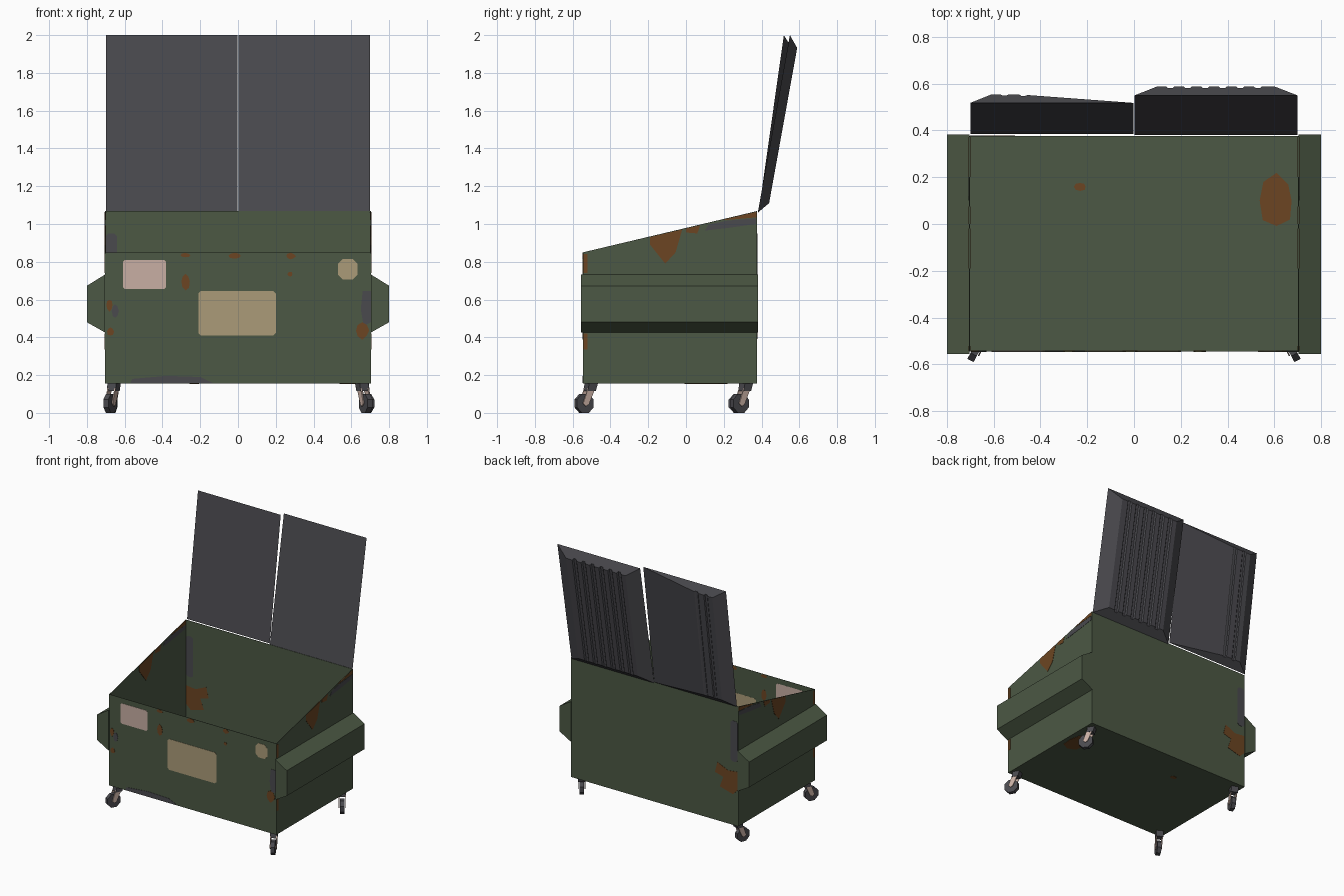
import bpy, bmesh, math, random
from mathutils import Vector

if "Cube" in bpy.data.objects:
    bpy.data.objects.remove(bpy.data.objects["Cube"])

random.seed(4)


def material(name, r, g, b):
    m = bpy.data.materials.new(name)
    m.diffuse_color = (r, g, b, 1)
    m.use_nodes = True
    m.node_tree.nodes["Principled BSDF"].inputs["Base Color"].default_value = m.diffuse_color
    return m


GREEN = material("green paint", 0.072, 0.098, 0.058)
GREY = material("dark grey plastic", 0.068, 0.067, 0.076)
RUST = material("rust", 0.150, 0.060, 0.016)
PINK = material("pale pink metal", 0.58, 0.43, 0.37)
TAN = material("tan sign", 0.41, 0.33, 0.19)

W, YF, YB = 0.705, -0.545, 0.377      # half width, front and back of the bin
Z0, ZF, ZB = 0.155, 0.85, 1.068       # floor, front rim, back rim


def mesh_object(name, verts, faces, mat, recalc=True):
    bm = bmesh.new()
    vs = [bm.verts.new(v) for v in verts]
    for f in faces:
        bm.faces.new([vs[i] for i in f])
    if recalc:
        bmesh.ops.recalc_face_normals(bm, faces=bm.faces)
    me = bpy.data.meshes.new(name)
    bm.to_mesh(me)
    bm.free()
    me.materials.append(mat)
    ob = bpy.data.objects.new(name, me)
    bpy.context.collection.objects.link(ob)
    return ob


def prism(name, pts, place, t0, t1, mat):
    """Extrude the 2D outline pts from t0 to t1; place(a, b, t) gives the 3D point."""
    n = len(pts)
    verts = [place(a, b, t) for t in (t0, t1) for a, b in pts]
    faces = [list(range(n)), list(range(n, 2 * n))]
    faces += [(i, (i + 1) % n, n + (i + 1) % n, n + i) for i in range(n)]
    return mesh_object(name, verts, faces, mat)


# planes for painted patches
def front(a, b, t): return (a, YF - t, b)
def back(a, b, t): return (a, YB + t, b)
def right(a, b, t): return (W + t, a, b)
def left(a, b, t): return (-W - t, a, b)
def floor(a, b, t): return (a, b, Z0 - t)


def rect(x0, x1, z0, z1, c=0.0):
    """Rectangle with corners cut by c."""
    if c == 0:
        return [(x0, z0), (x1, z0), (x1, z1), (x0, z1)]
    return [(x0 + c, z0), (x1 - c, z0), (x1, z0 + c), (x1, z1 - c),
            (x1 - c, z1), (x0 + c, z1), (x0, z1 - c), (x0, z0 + c)]


def blob(cx, cz, rx, rz, n=8):
    """Ragged round patch."""
    out = []
    for i in range(n):
        a, k = math.tau * i / n, random.uniform(0.75, 1.0)
        out.append((cx + rx * k * math.cos(a), cz + rz * k * math.sin(a)))
    return out


def patch(name, pts, place, mat, through=False):
    prism(name, pts, place, -0.006 if through else -0.003, 0.002, mat)


# open bin with a sloping rim
verts = [(-W, YF, Z0), (W, YF, Z0), (W, YB, Z0), (-W, YB, Z0),
         (-W, YF, ZF), (W, YF, ZF), (W, YB, ZB), (-W, YB, ZB)]
bin_body = mesh_object("bin_body", verts, [(0, 3, 2, 1), (0, 1, 5, 4), (1, 2, 6, 5),
                                           (2, 3, 7, 6), (3, 0, 4, 7)], GREEN, recalc=False)
sol = bin_body.modifiers.new("wall", 'SOLIDIFY')
sol.thickness, sol.offset = 0.004, -1

# side lifting pockets
for s, side in ((1, "right"), (-1, "left")):
    prism(side + "_lift_pocket", [(0.703, 0.733), (0.80, 0.673), (0.80, 0.48), (0.703, 0.425)],
          lambda a, b, t, s=s: (s * a, t, b), -0.555, 0.382, GREEN)


# lids: back profile (x, height), pulled in at the ends in proportion to height
def lid(name, profile, lo, hi):
    d = Vector((0, hi[0] - lo[0], hi[1] - lo[1]))
    length = d.length
    d.normalize()
    nrm = Vector((0, d.z, -d.y))
    origin = Vector((0, lo[0], lo[1]))
    verts = []
    for end in (0, 1):
        for u, w in profile:
            v = 1.2 * w if end == 0 else length - 1.2 * w
            verts.append(origin + Vector((u, 0, 0)) + d * v + nrm * w)
    n = len(profile)
    faces = [(i, i + 1, n + i + 1, n + i) for i in range(n - 1)]
    faces += [(0, n, 2 * n - 1, n - 1), list(range(n)), list(range(n, 2 * n))]
    mesh_object(name, verts, faces, GREY)


ribbed = [(0.002, 0), (0.1, 0.05)]
for i in range(6):
    x = 0.155 + 0.075 * i
    ribbed += [(x - 0.018, 0.05), (x - 0.010, 0.041), (x + 0.010, 0.041), (x + 0.018, 0.05)]
ribbed += [(0.6, 0.05), (0.70, 0)]
lid("right_lid", ribbed, (0.38, 1.06), (0.55, 2.0))

wedge = [(-0.70, 0), (-0.61, 0.044), (-0.57, 0.044), (-0.563, 0.038), (-0.545, 0.038),
         (-0.538, 0.044), (-0.49, 0.043), (-0.482, 0.037), (-0.464, 0.037),
         (-0.456, 0.041), (-0.002, 0)]
lid("left_lid", wedge, (0.386, 1.07), (0.518, 2.0))


# swivel casters
def caster(name, x, y, yaw):
    f = Vector((math.sin(yaw), -math.cos(yaw), 0))
    s = Vector((math.cos(yaw), math.sin(yaw), 0))
    base = Vector((x, y, 0))

    def place(a, b, t):
        return base + f * a + s * t + Vector((0, 0, b))

    tyre = [(0.045 + 0.054 * math.cos(math.tau * (i + 0.5) / 8),
             0.05 + 0.054 * math.sin(math.tau * (i + 0.5) / 8)) for i in range(8)]
    prism(name + "_wheel", tyre, place, -0.015, 0.015, GREY)
    leg = [(-0.02, 0.153), (0.025, 0.153), (0.062, 0.05), (0.045, 0.035), (0.028, 0.045)]
    for k, t in enumerate((-0.024, 0.018)):
        prism(f"{name}_fork_{k}", leg, place, t, t + 0.006, PINK)
    prism(name + "_bridge", [(-0.024, 0.156), (0.028, 0.156), (0.036, 0.115), (-0.012, 0.115)],
          place, -0.026, 0.026, GREY)


for name, x, y, deg in (("front_right_caster", 0.655, -0.50, 28),
                        ("front_left_caster", -0.655, -0.50, -28),
                        ("back_right_caster", 0.655, 0.32, 35),
                        ("back_left_caster", -0.655, 0.32, -20)):
    caster(name, x, y, math.radians(deg))

# front signs
patch("notice_plate", rect(-0.61, -0.38, 0.655, 0.81, 0.012), front, PINK)
patch("main_sign", rect(-0.21, 0.20, 0.41, 0.645, 0.012), front, TAN)
patch("round_badge", rect(0.53, 0.632, 0.707, 0.815, 0.025), front, TAN)

# front rust and worn paint
for x, z, rx, rz in ((-0.278, 0.695, 0.028, 0.048), (-0.28, 0.835, 0.03, 0.014),
                     (-0.02, 0.832, 0.036, 0.017), (0.28, 0.83, 0.028, 0.02),
                     (0.275, 0.735, 0.014, 0.014), (0.658, 0.435, 0.042, 0.05),
                     (-0.68, 0.57, 0.02, 0.035), (-0.675, 0.43, 0.022, 0.025)):
    patch("front_rust", blob(x, z, rx, rz), front, RUST)
patch("front_scuff", [(0.665, 0.46), (0.703, 0.48), (0.703, 0.645), (0.66, 0.645), (0.65, 0.55)],
      front, GREY)
patch("front_scuff", blob(-0.65, 0.54, 0.02, 0.045), front, GREY)
patch("front_scuff", [(-0.57, 0.157), (-0.13, 0.157), (-0.2, 0.19), (-0.38, 0.196), (-0.56, 0.18)],
      front, GREY)

# side rust, showing inside and outside
for place, side in ((right, "right"), (left, "left")):
    patch(side + "_rust", [(-0.19, 0.931), (-0.19, 0.89), (-0.15, 0.84), (-0.11, 0.79),
                           (-0.055, 0.85), (-0.02, 0.971)], place, RUST, True)
    patch(side + "_rust", [(0.0, 0.955), (0.06, 0.95), (0.075, 0.993), (0.0, 0.976)],
          place, RUST, True)
    patch(side + "_rust", [(0.2, 1.02), (0.372, 1.035), (0.372, 1.064), (0.2, 1.024)],
          place, RUST, True)
    patch(side + "_scuff", [(0.1, 0.965), (0.23, 0.98), (0.37, 1.0), (0.37, 1.03), (0.22, 1.018),
                            (0.12, 0.998)], place, GREY)
    patch(side + "_edge_rust", rect(-0.543, -0.522, 0.74, 0.84), place, RUST, True)
    patch(side + "_edge_rust", rect(-0.543, -0.522, 0.335, 0.42), place, RUST)

# back corner rust and worn paint
patch("back_rust", [(-0.702, 0.43), (-0.66, 0.39), (-0.55, 0.42), (-0.58, 0.5), (-0.51, 0.52),
                    (-0.53, 0.6), (-0.62, 0.56), (-0.702, 0.57)], back, RUST)
patch("back_scuff", rect(-0.702, -0.64, 0.64, 0.95, 0.015), back, GREY)

# floor rust
patch("floor_rust", blob(-0.23, 0.16, 0.028, 0.02), floor, RUST, True)
patch("underside_rust", blob(0.61, 0.1, 0.085, 0.12), floor, RUST)
